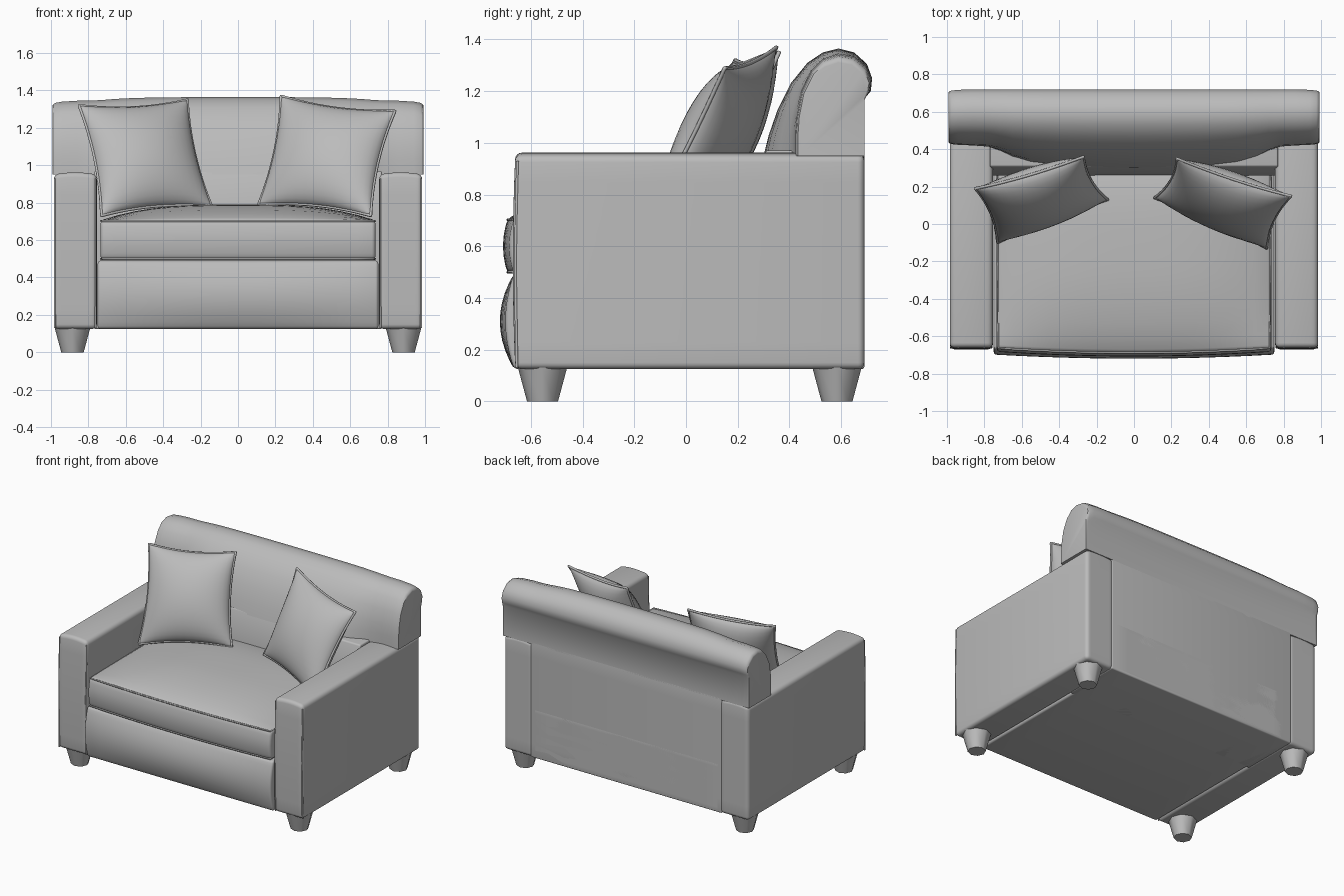
import bpy, bmesh, math
from mathutils import Vector

if "Cube" in bpy.data.objects:
    bpy.data.objects.remove(bpy.data.objects["Cube"])

fabric = bpy.data.materials.new("grey_fabric")
fabric.diffuse_color = (0.5, 0.5, 0.5, 1)
fabric.use_nodes = True
fabric.node_tree.nodes["Principled BSDF"].inputs["Base Color"].default_value = fabric.diffuse_color


def finish(name, bm, angle=40):
    bmesh.ops.recalc_face_normals(bm, faces=bm.faces)
    me = bpy.data.meshes.new(name)
    bm.to_mesh(me)
    bm.free()
    me.shade_smooth()
    me.set_sharp_from_angle(angle=math.radians(angle))
    me.materials.append(fabric)
    ob = bpy.data.objects.new(name, me)
    bpy.context.collection.objects.link(ob)
    return ob


def soft_box(name, lo, hi, bevel, slices=(1, 1, 1), deform=None):
    """Rounded box, sliced into a grid and then shaped by a function."""
    lo, hi = Vector(lo), Vector(hi)
    bm = bmesh.new()
    bmesh.ops.create_cube(bm, size=1)
    for v in bm.verts:
        v.co = Vector([(lo[i] + hi[i]) / 2 + v.co[i] * (hi[i] - lo[i]) for i in range(3)])
    bmesh.ops.bevel(bm, geom=bm.edges[:], offset=bevel, segments=4, profile=0.5, affect='EDGES')
    for axis in range(3):
        normal = Vector([float(axis == i) for i in range(3)])
        for k in range(1, slices[axis]):
            co = lo + (hi - lo) * (k / slices[axis])
            bmesh.ops.bisect_plane(bm, geom=bm.verts[:] + bm.edges[:] + bm.faces[:],
                                   plane_co=co, plane_no=normal, dist=1e-5)
    if deform:
        for v in bm.verts:
            deform(v.co)
    return finish(name, bm)


def piping(name, pts, radius=0.006, closed=True):
    cu = bpy.data.curves.new(name, 'CURVE')
    cu.dimensions = '3D'
    cu.bevel_depth = radius
    cu.bevel_resolution = 1
    sp = cu.splines.new('POLY')
    sp.points.add(len(pts) - 1)
    for p, co in zip(sp.points, pts):
        p.co = (*co, 1)
    sp.use_cyclic_u = closed
    cu.materials.append(fabric)
    bpy.context.collection.objects.link(bpy.data.objects.new(name, cu))


def hump(t, power=2):
    return max(0.0, 1 - abs(t) ** power)


# Base with a padded front panel
def shape_base(co):
    if co.y < -0.5:
        co.y -= 0.055 * hump((co.z - 0.31) / 0.185) * (0.6 + 0.4 * hump(co.x / 0.75))


soft_box("base", (-0.75, -0.665, 0.125), (0.75, 0.69, 0.49), 0.015, (12, 1, 10), shape_base)


# Seat cushion with a crowned top and bowed front
def shape_cushion(co):
    u = co.x / 0.735
    if co.z > 0.6:
        co.z += 0.085 * hump(u, 3) * hump((co.y + 0.115) / 0.56, 3)
    if co.y < -0.5:
        co.y -= 0.025 * hump(u) + 0.018 * hump((co.z - 0.6) / 0.105)


soft_box("seat_cushion", (-0.735, -0.665, 0.495), (0.735, 0.45, 0.705), 0.02, (16, 14, 6), shape_cushion)
for label, z in (("top", 0.702), ("bottom", 0.5)):
    front = [(0.725 * t / 8, -0.664 - 0.025 * hump(t / 8), z) for t in range(-8, 9)]
    piping("cushion_piping_" + label, [(-0.733, 0.3, z)] + front + [(0.733, 0.3, z)], closed=False)

# Lower back between the arms
def shape_back(co):
    if co.y < 0.4:
        co.y += max(0, co.z - 0.78) * 0.25


soft_box("lower_back", (-0.77, 0.26, 0.125), (0.77, 0.69, 0.97), 0.01, (1, 1, 8), shape_back)

# Rolled upper back, lofted between a middle and an end profile
MIDDLE = [(0.69, 0.95), (0.30, 0.95), (0.32, 1.03), (0.355, 1.13), (0.405, 1.23), (0.47, 1.31), (0.53, 1.35),
          (0.59, 1.365), (0.65, 1.35), (0.70, 1.305), (0.72, 1.25), (0.715, 1.20), (0.69, 1.17)]
WING = [(0.69, 0.95), (0.42, 0.95), (0.42, 1.03), (0.425, 1.10), (0.445, 1.20), (0.485, 1.28), (0.53, 1.325),
        (0.59, 1.345), (0.65, 1.335), (0.70, 1.295), (0.72, 1.245), (0.712, 1.20), (0.69, 1.17)]
CENTRE = Vector((0.58, 1.10))
# x, blend from middle to wing, scale of the outline
half = [(0.0, 0, 1), (0.2, 0.03, 1), (0.4, 0.1, 1), (0.55, 0.25, 1), (0.65, 0.5, 1), (0.72, 0.78, 1), (0.78, 0.95, 1),
        (0.86, 1, 1), (0.94, 1, 0.98), (0.975, 1, 0.955), (0.99, 1, 0.915), (0.992, 1, 0.86)]
bm = bmesh.new()
rings = []
for x, blend, scale in [(-x, b, s) for x, b, s in half[:0:-1]] + half:
    ring = []
    for m, w in zip(MIDDLE, WING):
        p = Vector(m).lerp(Vector(w), blend)
        q = CENTRE + (p - CENTRE) * scale
        if m[1] < 1:
            q.y = p.y
        if m[0] == 0.69:
            q.x = 0.69
        ring.append(bm.verts.new((x, q.x, q.y)))
    rings.append(ring)
n = len(MIDDLE)
for a, b in zip(rings, rings[1:]):
    for i in range(n):
        bm.faces.new((a[i], a[(i + 1) % n], b[(i + 1) % n], b[i]))
bm.faces.new(rings[0])
bm.faces.new(rings[-1])
finish("back_roll", bm, 50)

for side, s in (("left", -1), ("right", 1)):
    # Arm
    def shape_arm(co):
        if co.z > 0.9:
            co.z += 0.012 * hump((co.x - s * 0.87) / 0.115)
        if co.y < -0.6:
            co.y -= 0.01 * hump((co.z - 0.54) / 0.42)

    x0, x1 = sorted((s * 0.755, s * 0.985))
    soft_box("arm_" + side, (x0, -0.66, 0.125), (x1, 0.69, 0.95), 0.025, (6, 1, 8), shape_arm)
    # Welt around the front of the arm
    for label, x in (("inner", 0.762), ("outer", 0.979)):
        piping(f"arm_welt_{side}_{label}", [(s * x, -0.655, 0.13), (s * x, -0.66, 0.54), (s * x, -0.652, 0.93)],
               closed=False)
    # Tapered feet
    for end, y in (("front", -0.555), ("back", 0.584)):
        bm = bmesh.new()
        bmesh.ops.create_cone(bm, cap_ends=True, segments=8, radius1=0.06, radius2=0.095, depth=0.13)
        for v in bm.verts:
            v.co += Vector((s * 0.885, y, 0.065))
        finish(f"foot_{side}_{end}", bm, 50)


# Throw pillows: a puffed grid between four corners, pinched along the edges
def pillow(name, tl, tr, br, bl, puff=0.125, res=18):
    tl, tr, br, bl = map(Vector, (tl, tr, br, bl))
    normal = (tr - bl).cross(tl - br).normalized()

    def point(u, v, side):
        a = u * (1 - 0.09 * hump(v)) * 0.5 + 0.5
        b = v * (1 - 0.09 * hump(u)) * 0.5 + 0.5
        p = bl.lerp(br, a).lerp(tl.lerp(tr, a), b)
        return p + normal * side * puff * (hump(u) * hump(v)) ** 0.55

    bm = bmesh.new()
    ts = [math.sin(math.pi / 2 * (2 * i / res - 1)) for i in range(res + 1)]
    for side in (1, -1):
        grid = [[bm.verts.new(point(u, v, side)) for u in ts] for v in ts]
        for j in range(res):
            for i in range(res):
                bm.faces.new((grid[j][i], grid[j][i + 1], grid[j + 1][i + 1], grid[j + 1][i]))
    bmesh.ops.remove_doubles(bm, verts=bm.verts, dist=1e-5)
    finish(name, bm, 75)
    edge = [(u, -1) for u in ts[:-1]] + [(1, v) for v in ts[:-1]]
    edge += [(-u, 1) for u in ts[:-1]] + [(-1, -v) for v in ts[:-1]]
    piping(name + "_piping", [point(u, v, 0) for u, v in edge], 0.008)


pillow("pillow_left", (-0.85, 0.19, 1.32), (-0.27, 0.36, 1.35), (-0.14, 0.13, 0.78), (-0.73, -0.10, 0.73))
pillow("pillow_right", (0.23, 0.35, 1.37), (0.84, 0.15, 1.29), (0.71, -0.13, 0.73), (0.11, 0.14, 0.79))
